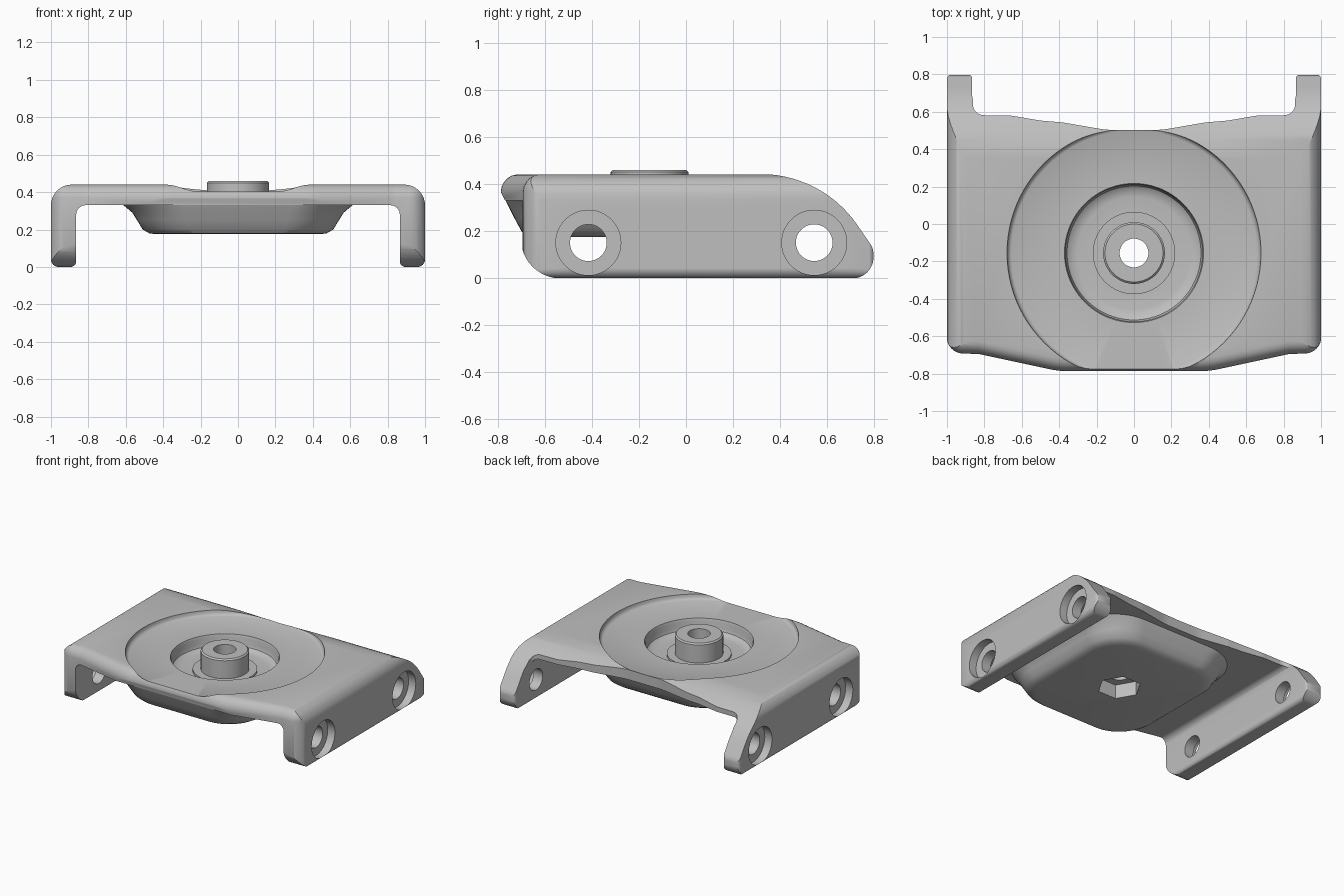
import bpy, bmesh, math
from mathutils import Vector

old = bpy.data.objects.get("Cube")
if old:
    bpy.data.objects.remove(old, do_unlink=True)

gray = bpy.data.materials.new("plain gray")
gray.use_nodes = True
COLOR = (0.52, 0.52, 0.52, 1)
gray.diffuse_color = COLOR
gray.node_tree.nodes["Principled BSDF"].inputs["Base Color"].default_value = COLOR


def loft(name, rings):
    """Closed solid through a list of equally long point rings."""
    bm = bmesh.new()
    loops = [[bm.verts.new(p) for p in ring] for ring in rings]
    n = len(loops[0])
    for a, b in zip(loops, loops[1:]):
        for i in range(n):
            j = (i + 1) % n
            bm.faces.new((a[i], a[j], b[j], b[i]))
    bm.faces.new(loops[0][::-1])
    bm.faces.new(loops[-1])
    bmesh.ops.recalc_face_normals(bm, faces=bm.faces)
    mesh = bpy.data.meshes.new(name)
    bm.to_mesh(mesh)
    bm.free()
    mesh.materials.append(gray)
    obj = bpy.data.objects.new(name, mesh)
    bpy.context.collection.objects.link(obj)
    return obj


def fillet(corners, steps=8):
    """Round each corner (u, v, radius) of a polygon with a true arc."""
    out = []
    for i, (u, v, r) in enumerate(corners):
        p = Vector((u, v))
        if r == 0:
            out.append(p)
            continue
        d1 = (Vector(corners[i - 1][:2]) - p).normalized()
        d2 = (Vector(corners[(i + 1) % len(corners)][:2]) - p).normalized()
        half = d1.angle(d2) / 2
        t, w = r / math.tan(half), math.sin(half)
        for k in range(steps + 1):
            s = k / steps
            a, b, c = (1 - s) ** 2, 2 * s * (1 - s) * w, s * s
            out.append((a * (p + d1 * t) + b * p + c * (p + d2 * t)) / (a + b + c))
    return out


def mirrored(half):
    return half + [(-u, v, r) for u, v, r in reversed(half)]


def circle(r, n=96):
    return [(r * math.cos(math.tau * i / n), r * math.sin(math.tau * i / n)) for i in range(n)]


def lathe(name, profile, center=(0, 0), n=96):
    return loft(name, [[(x + center[0], y + center[1], z) for x, y in circle(r, n)]
                       for r, z in profile])


def rod(name, r, x0, x1, y, z):
    return loft(name, [[(x, y + a, z + b) for a, b in circle(r, 48)] for x in (x0, x1)])


def combine(target, tool, operation):
    tool.hide_render = True
    mod = target.modifiers.new("combine", "BOOLEAN")
    mod.object, mod.operation, mod.solver = tool, operation, "EXACT"
    bpy.context.view_layer.objects.active = target
    bpy.ops.object.modifier_apply(modifier=mod.name)
    bpy.data.objects.remove(tool, do_unlink=True)


HUB = (0, -0.155)

# Channel section: top plate with two side walls
section = fillet(mirrored([(0.865, 0.33, 0.05), (0.865, 0, 0.03), (1, 0, 0.04), (1, 0.44, 0.11)]))
body = loft("bracket_body", [[(x, y, z) for x, z in section] for y in (-0.9, 0.9)])

# Side silhouette: rounded front foot, slanted lip, sloping back
side = fillet([(-0.702, -0.002, 0.17), (-0.702, 0.195, 0), (-0.795, 0.38, 0), (-0.81, 0.442, 0),
               (0.58, 0.442, 0.5), (0.797, 0.125, 0.08), (0.797, -0.002, 0.09)], 14)
combine(body, loft("side_cutter", [[(x, y, z) for y, z in side] for x in (-1.1, 1.1)]), "INTERSECT")

# Plan outline with a rounded front top edge
plan = fillet(mirrored([(0.4, -0.787, 0.5), (0.83, -0.695, 0.1), (1.002, -0.69, 0.09),
                        (1.002, 0.8, 0.03), (0.862, 0.8, 0.03), (0.862, 0.582, 0.06),
                        (0.66, 0.58, 0.2), (0.5, 0.553, 0), (0.38, 0.543, 0.3), (0.15, 0.503, 0.5)]))
layers = [(-0.1, 0), (0.37, 0), (0.39, 0.004), (0.41, 0.015), (0.425, 0.029), (0.435, 0.046),
          (0.4405, 0.07), (0.6, 0.07)]
combine(body, loft("plan_cutter", [[(x, y + (d if y < -0.4 else 0), z) for x, y in plan]
                                   for z, d in layers]), "INTERSECT")


# Rounded pan below the plate
def pan_ring(z, hx, y0, y1, r):
    return [(x, y, z) for x, y in fillet([(-hx, y0, r), (hx, y0, r), (hx, y1, r), (-hx, y1, r)], 12)]


pan = loft("pan", [pan_ring(*row) for row in (
    (0.175, 0.44, -0.655, 0.33, 0.22), (0.18, 0.475, -0.68, 0.36, 0.24),
    (0.20, 0.51, -0.7, 0.39, 0.26), (0.25, 0.54, -0.727, 0.42, 0.28),
    (0.29, 0.565, -0.747, 0.44, 0.29), (0.32, 0.6, -0.762, 0.455, 0.31),
    (0.35, 0.64, -0.775, 0.465, 0.33))])
combine(body, pan, "UNION")

# Stepped round recess in the top
combine(body, lathe("recess_cutter", [
    (0.30, 0.30), (0.335, 0.305), (0.358, 0.322), (0.366, 0.345), (0.366, 0.385), (0.372, 0.402),
    (0.655, 0.402), (0.668, 0.408), (0.676, 0.42), (0.682, 0.46)], HUB), "DIFFERENCE")

# Central boss on a low flange
combine(body, lathe("boss", [(0.22, 0.27), (0.22, 0.315), (0.165, 0.315), (0.165, 0.45),
                             (0.155, 0.46)], HUB), "UNION")

# Nut pocket and bolt hole
combine(body, lathe("nut_cutter", [(0.15, 0.1), (0.15, 0.28)], HUB, 6), "DIFFERENCE")
combine(body, lathe("bolt_cutter", [(0.077, 0.05), (0.077, 0.6)], HUB, 48), "DIFFERENCE")

# Counterbored holes through both side walls
for y in (-0.415, 0.545):
    for s in (-1, 1):
        combine(body, rod("bore_cutter", 0.138, s * 0.94, s * 1.2, y, 0.15), "DIFFERENCE")
        combine(body, rod("pin_cutter", 0.078, s * 0.8, s * 1.1, y, 0.15), "DIFFERENCE")

bpy.ops.object.select_all(action="DESELECT")
body.select_set(True)
bpy.context.view_layer.objects.active = body
bpy.ops.object.shade_smooth_by_angle(angle=math.radians(32))
